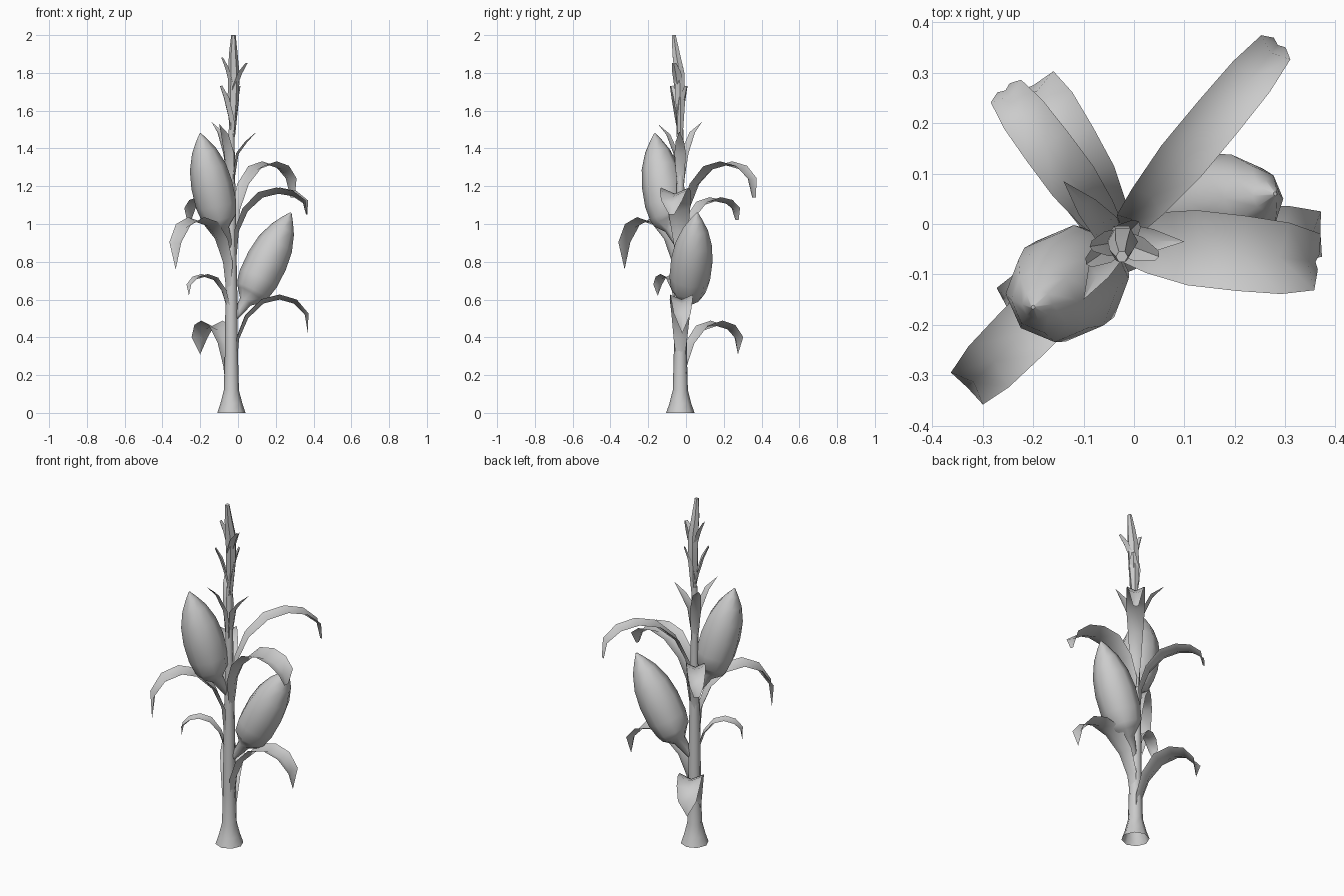
import bpy
import math
from mathutils import Vector

cube = bpy.data.objects.get("Cube")
if cube:
    bpy.data.objects.remove(cube, do_unlink=True)

# One matte grey for the whole plant
grey = bpy.data.materials.new("plain grey")
grey.use_nodes = True
colour = (0.6, 0.6, 0.6, 1)
grey.diffuse_color = colour
grey.node_tree.nodes["Principled BSDF"].inputs["Base Color"].default_value = colour

STALK = (-0.035, -0.03)
parts = []


def add_mesh(name, verts, faces):
    mesh = bpy.data.meshes.new(name)
    mesh.from_pydata(verts, [], faces)
    mesh.materials.append(grey)
    obj = bpy.data.objects.new(name, mesh)
    bpy.context.collection.objects.link(obj)
    parts.append(obj)


def tube(name, rings, sides=8, cap_start=False):
    """Skin round rings given as (centre, radius) along a path."""
    verts, faces = [], []
    pts = [Vector(p) for p, r in rings]
    for i, (p, r) in enumerate(rings):
        way = pts[min(i + 1, len(pts) - 1)] - pts[max(i - 1, 0)]
        u = Vector((0, 1, 0)).cross(way).normalized()
        v = way.cross(u).normalized()
        for k in range(sides):
            a = math.tau * k / sides
            verts.append(pts[i] + r * (math.cos(a) * u + math.sin(a) * v))
    for i in range(len(rings) - 1):
        for k in range(sides):
            a, b = i * sides + k, i * sides + (k + 1) % sides
            faces.append((a, b, b + sides, a + sides))
    faces.append(range(len(verts) - sides, len(verts)))
    if cap_start:
        faces.append(range(sides - 1, -1, -1))
    add_mesh(name, verts, faces)


def leaf(name, tip, rows, base=STALK, fold=0.22):
    """Folded blade; rows are (share of the reach, height, width)."""
    base, tip = Vector((*base, 0)), Vector((*tip, 0))
    reach = (tip - base).length
    out = (tip - base).normalized()
    side = Vector((-out.y, out.x, 0))
    mid = [base + out * reach * t + Vector((0, 0, z)) for t, z, w in rows]
    verts, faces = [], []
    for i, (t, z, w) in enumerate(rows):
        way = (mid[min(i + 1, len(mid) - 1)] - mid[max(i - 1, 0)]).normalized()
        lift = side.cross(way) * -fold * w
        verts += [mid[i] + side * w / 2 + lift, mid[i], mid[i] - side * w / 2 + lift]
    for i in range(len(rows) - 1):
        for k in (0, 1):
            a = i * 3 + k
            faces.append((a, a + 1, a + 4, a + 3))
    add_mesh(name, verts, faces)


def arch(start, peak, end, width, tip_width=0.0):
    """Rows of a blade that climbs the stalk, arches over and droops."""
    rise, drop = peak - start, peak - end
    return [(0.07, start, width * 0.3),
            (0.1, start + rise * 0.4, width * 0.6),
            (0.22, start + rise * 0.72, width * 0.8),
            (0.42, start + rise * 0.94, width),
            (0.63, peak, width),
            (0.82, peak - drop * 0.12, width * 0.95),
            (0.96, peak - drop * 0.45, width * 0.75),
            (1.0, end, tip_width)]


# Stalk with a flared foot
x, y = STALK
tube("stalk", [((x, y, z), r) for z, r in (
    (0, 0.075), (0.05, 0.058), (0.12, 0.04), (0.3, 0.035), (0.65, 0.031),
    (1.0, 0.024), (1.3, 0.019), (1.5, 0.016))])

# Large arching leaves, from the ground up
leaf("back_right_lower_leaf", (-0.2, 0.275), arch(0.1, 0.46, 0.31, 0.13))
leaf("left_lower_leaf", (0.37, -0.02), arch(0.25, 0.6, 0.42, 0.12))
leaf("small_front_right_leaf", (-0.26, -0.15), arch(0.45, 0.72, 0.62, 0.07))
leaf("front_right_leaf", (-0.33, -0.325), arch(0.65, 1.01, 0.76, 0.12))
leaf("back_right_upper_leaf", (-0.255, 0.265), arch(0.78, 1.12, 1.02, 0.1, 0.03))
leaf("left_upper_leaf", (0.36, -0.075), arch(0.83, 1.16, 1.05, 0.15, 0.03))
leaf("back_left_leaf", (0.285, 0.355), arch(0.92, 1.31, 1.14, 0.1, 0.03))

# Short upright leaves below the tassel
for name, tip, top in (("back_right_short_leaf", (-0.14, 0.085), 1.54),
                       ("left_short_leaf", (0.1, -0.035), 1.49),
                       ("front_right_short_leaf", (-0.1, -0.15), 1.53)):
    leaf(name, tip, [(0.08, 1.13, 0.02), (0.14, 1.25, 0.045), (0.28, 1.37, 0.06),
                     (0.6, top - 0.06, 0.045), (1, top, 0)])

# Cobs wrapped in husk, each on a short stem
HUSK = ((0, 0.078), (0.05, 0.093), (0.2, 0.108), (0.42, 0.11), (0.62, 0.097),
        (0.8, 0.066), (0.92, 0.031), (1, 0.004))


def cob(name, stem_z, foot, tip):
    foot, tip = Vector(foot), Vector(tip)
    stem = Vector((x, y, stem_z))
    rings = [(stem, 0.012), (stem.lerp(foot, 0.75), 0.035)]
    rings += [(foot.lerp(tip, t), r) for t, r in HUSK]
    tube(name, rings, cap_start=True)


cob("left_cob", 0.48, (0.065, 0.01, 0.625), (0.28, 0.06, 1.06))
cob("right_cob", 0.86, (-0.095, -0.095, 1.01), (-0.2, -0.165, 1.48))

# Tassel: a central spike with four blunt side blades
tube("tassel_spike", [((-0.03, -0.03, 1.46), 0.014), ((-0.025, -0.03, 1.66), 0.03),
                      ((-0.022, -0.035, 1.8), 0.03), ((-0.025, -0.052, 1.9), 0.023),
                      ((-0.024, -0.065, 2.0), 0.012)], sides=6)
for name, tip, low, top in (("tassel_blade_right", (-0.095, -0.08), 1.46, 1.73),
                            ("tassel_blade_back", (0.01, 0.005), 1.46, 1.73),
                            ("tassel_blade_upper_right", (-0.088, -0.045), 1.66, 1.88),
                            ("tassel_blade_upper_left", (0.05, -0.065), 1.64, 1.85)):
    span = top - low
    leaf(name, tip, [(0, low, 0.025), (0.3, low + span * 0.4, 0.05),
                     (0.65, low + span * 0.75, 0.05), (1, top, 0.022)],
         base=(-0.03, -0.035), fold=0.3)

# Smooth shading, keeping the sharp folds
bpy.ops.object.select_all(action='DESELECT')
for obj in parts:
    obj.select_set(True)
bpy.context.view_layer.objects.active = parts[0]
bpy.ops.object.shade_smooth_by_angle(angle=math.radians(50))
